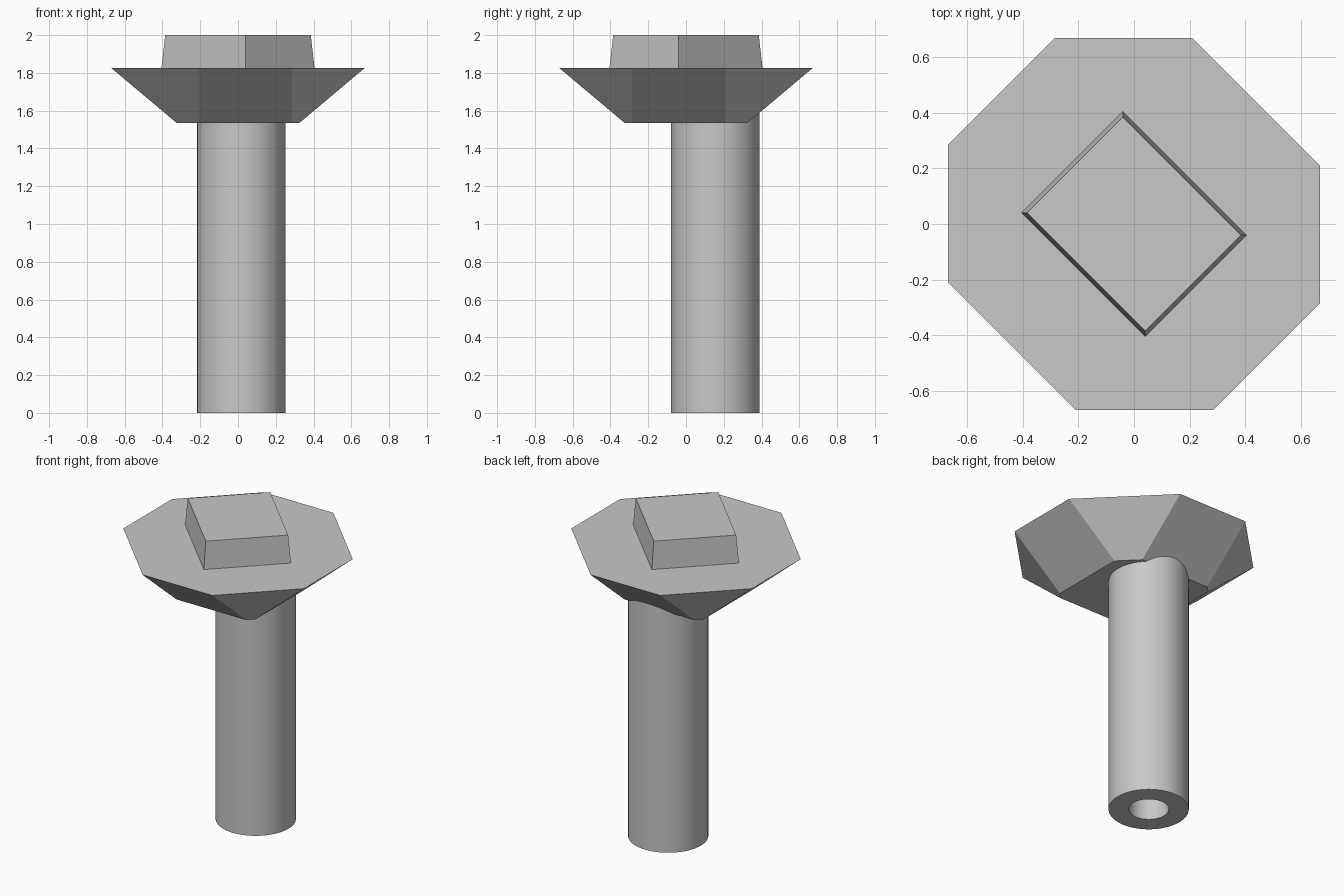
import bpy, math

cube = bpy.data.objects.get("Cube")
if cube:
    bpy.data.objects.remove(cube, do_unlink=True)

grey = bpy.data.materials.new("light_grey")
grey.use_nodes = True
colour = (0.58, 0.58, 0.58, 1)
grey.diffuse_color = colour
grey.node_tree.nodes["Principled BSDF"].inputs["Base Color"].default_value = colour


def loft(name, rings, closed=False):
    """Skin equal-sized rings listed upwards; cap the ends or join last to first."""
    n, count = len(rings[0]), len(rings)
    verts = [p for ring in rings for p in ring]
    faces = []
    for r in range(count if closed else count - 1):
        a, b = r * n, (r + 1) % count * n
        faces += [(a + i, a + (i + 1) % n, b + (i + 1) % n, b + i) for i in range(n)]
    if not closed:
        faces += [tuple(reversed(range(n))), tuple(range(len(verts) - n, len(verts)))]
    mesh = bpy.data.meshes.new(name)
    mesh.from_pydata(verts, [], faces)
    mesh.materials.append(grey)
    obj = bpy.data.objects.new(name, mesh)
    bpy.context.collection.objects.link(obj)
    return obj


def octagon(half, wide, narrow, z):
    """Square of given half width with uneven cut corners, anticlockwise."""
    quarter = [(half, -wide), (half, narrow), (narrow, half), (-wide, half)]
    return [(s * x, s * y, z) for s in (1, -1) for x, y in quarter]


def rectangle(hx, hy, z):
    return [(-hx, -hy, z), (hx, -hy, z), (hx, hy, z), (-hx, hy, z)]


def circle(radius, z, n=64):
    return [(radius * math.cos(math.tau * i / n), radius * math.sin(math.tau * i / n), z)
            for i in range(n)]


# Flared eight-sided head
loft("flared_head", [octagon(0.325, 0.285, 0.21, 1.535), octagon(0.67, 0.285, 0.21, 1.825)])

# Tapered block on top, turned diagonally
block = loft("top_block", [rectangle(0.258, 0.315, 1.825), rectangle(0.244, 0.301, 2.0)])
block.rotation_euler.z = math.radians(45)

# Hollow off-centre stem, its top buried in the head
outer, inner, top = 0.234, 0.117, 1.7
stem = loft("hollow_stem", [circle(outer, 0), circle(outer, top),
                            circle(inner, top), circle(inner, 0)], closed=True)
stem.location = (0.018, 0.155, 0)
bpy.ops.object.select_all(action="DESELECT")
stem.select_set(True)
bpy.context.view_layer.objects.active = stem
bpy.ops.object.shade_smooth_by_angle(angle=math.radians(30))
